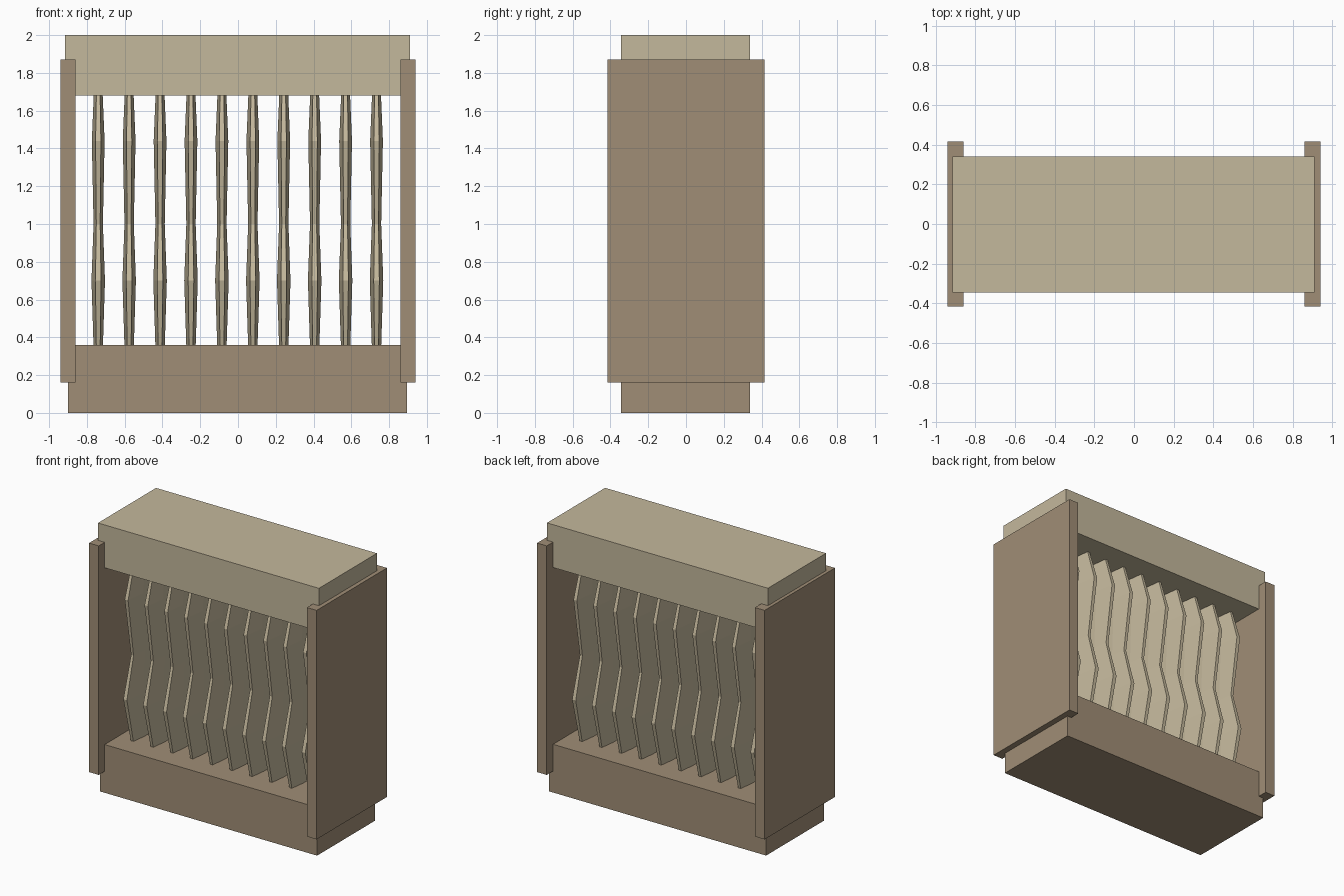
import bpy, bmesh, math

if "Cube" in bpy.data.objects:
    bpy.data.objects.remove(bpy.data.objects["Cube"])


def material(name, color):
    m = bpy.data.materials.new(name)
    m.use_nodes = True
    m.diffuse_color = color
    m.node_tree.nodes["Principled BSDF"].inputs["Base Color"].default_value = color
    return m


tan = material("pale tan", (0.552, 0.479, 0.332, 1))
brown = material("warm brown", (0.352, 0.270, 0.181, 1))


def add_object(name, bm, mat):
    mesh = bpy.data.meshes.new(name)
    bmesh.ops.recalc_face_normals(bm, faces=bm.faces)
    bm.to_mesh(mesh)
    bm.free()
    mesh.materials.append(mat)
    obj = bpy.data.objects.new(name, mesh)
    bpy.context.collection.objects.link(obj)
    return obj


def box(name, x, y, z, mat):
    """Box given by its (low, high) range on each axis."""
    bm = bmesh.new()
    bmesh.ops.create_cube(bm, size=1)
    for v in bm.verts:
        v.co = [r[0] if c < 0 else r[1] for c, r in zip(v.co, (x, y, z))]
    return add_object(name, bm, mat)


# Slat: flattened octagonal column that swells twice along its height
SLAT_RINGS = [(0.35, 0.19), (0.70, 0.275), (1.0, 0.19), (1.44, 0.26), (1.69, 0.18)]
SIDES = 8
FLATNESS = 0.13


def slat(name, x):
    bm = bmesh.new()
    rings = []
    for z, half in SLAT_RINGS:
        radius = half / math.cos(math.pi / SIDES)
        angles = [(i + 0.5) * math.tau / SIDES for i in range(SIDES)]
        rings.append([bm.verts.new((x + FLATNESS * radius * math.cos(a),
                                    radius * math.sin(a), z)) for a in angles])
    for low, high in zip(rings, rings[1:]):
        for i in range(SIDES):
            j = (i + 1) % SIDES
            bm.faces.new((low[i], low[j], high[j], high[i]))
    bm.faces.new(rings[0])
    bm.faces.new(rings[-1])
    return add_object(name, bm, tan)


# Base and top blocks
box("base_block", (-0.90, 0.895), (-0.345, 0.34), (0, 0.36), brown)
box("top_block", (-0.915, 0.91), (-0.345, 0.34), (1.68, 2.0), tan)

# Side panels
for side, x in (("right", (-0.94, -0.86)), ("left", (0.86, 0.94))):
    box(side + "_panel", x, (-0.415, 0.415), (0.16, 1.87), brown)

# Row of slats
for i in range(10):
    slat(f"slat_{i + 1}", -0.74 + i * 0.1637)
